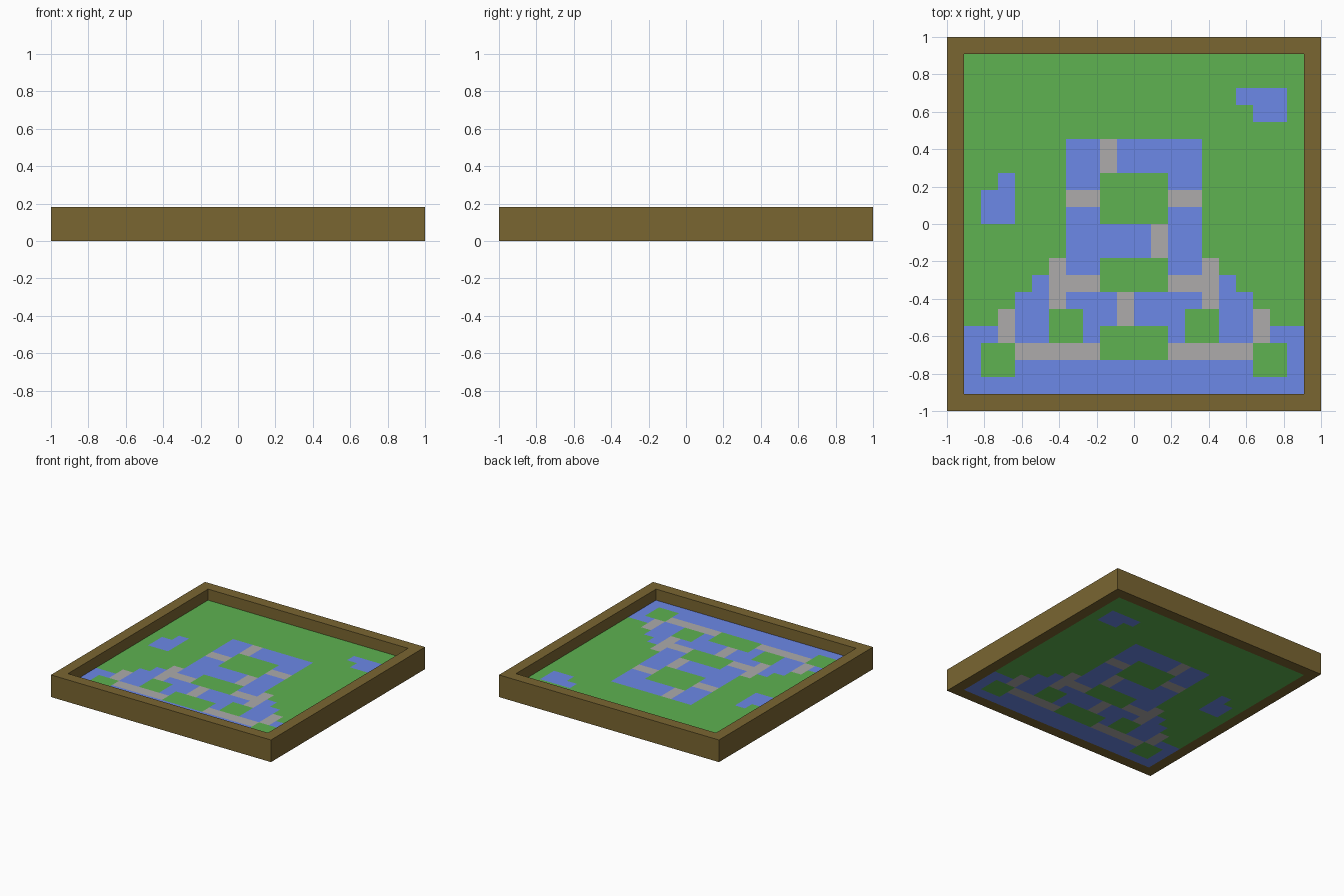
import bpy, bmesh

if "Cube" in bpy.data.objects:
    bpy.data.objects.remove(bpy.data.objects["Cube"])

C = 1 / 11          # one cell of the 22 x 22 layout
N = 22
DEPTH = C           # thickness of the inlaid floor
HEIGHT = 2 * C


def material(name, rgb):
    m = bpy.data.materials.new(name)
    m.diffuse_color = (*rgb, 1)
    m.use_nodes = True
    m.node_tree.nodes["Principled BSDF"].inputs["Base Color"].default_value = m.diffuse_color
    return m


def finish(bm, name, mat):
    bmesh.ops.remove_doubles(bm, verts=bm.verts, dist=1e-4)
    mesh = bpy.data.meshes.new(name)
    bm.to_mesh(mesh)
    bm.free()
    mesh.materials.append(mat)
    obj = bpy.data.objects.new(name, mesh)
    bpy.context.collection.objects.link(obj)
    return obj


def cell_point(col, row, z):
    return (col * C - 1, 1 - row * C, z)


# Floor pattern: paint rectangles (col0, row0, col1, row1) over grass
grid = [["grass"] * N for _ in range(N)]


def paint(kind, c0, r0, c1, r1, mirror=False):
    for r in range(r0, r1):
        for c in range(c0, c1):
            grid[r][c] = kind
            if mirror:
                grid[r][N - 1 - c] = kind


# Two ponds
paint("water", 17, 3, 20, 4)
paint("water", 18, 4, 20, 5)
paint("water", 3, 8, 4, 9)
paint("water", 2, 9, 4, 11)
# Moat widening in steps towards the front
paint("water", 7, 6, 15, 17)
paint("water", 5, 14, 11, 21, True)
paint("water", 4, 15, 6, 21, True)
paint("water", 1, 17, 11, 21, True)
# Islands
paint("grass", 9, 8, 13, 11)
paint("grass", 9, 13, 13, 15)
paint("grass", 9, 17, 13, 19)
paint("grass", 6, 16, 8, 18, True)
paint("grass", 2, 18, 4, 20, True)
# Bridges, mirrored then single
paint("stone", 7, 9, 9, 10, True)
paint("stone", 6, 13, 7, 16, True)
paint("stone", 7, 14, 9, 15, True)
paint("stone", 3, 16, 4, 18, True)
paint("stone", 4, 18, 9, 19, True)
paint("stone", 9, 6, 10, 8)
paint("stone", 12, 11, 13, 13)
paint("stone", 10, 15, 11, 17)

# Floor slab: the pattern shows on its top and its underside
COLOURS = {"grass": (0.112, 0.445, 0.082), "water": (0.15, 0.246, 0.80),
           "stone": (0.418, 0.41, 0.41)}
for kind, rgb in COLOURS.items():
    bm = bmesh.new()
    for r in range(1, N - 1):
        for c in range(1, N - 1):
            if grid[r][c] == kind:
                corners = [(c, r + 1), (c + 1, r + 1), (c + 1, r), (c, r)]
                bm.faces.new([bm.verts.new(cell_point(x, y, DEPTH)) for x, y in corners])
                bm.faces.new([bm.verts.new(cell_point(x, y, 0)) for x, y in corners[::-1]])
    finish(bm, kind + "_floor", material(kind, rgb))

# Wooden border: square rings joined from the underside round to the floor
bm = bmesh.new()
IN = 1 - C
profile = [(IN, 0), (1, 0), (1, HEIGHT), (IN, HEIGHT), (IN, DEPTH)]
rings = [[bm.verts.new((x * s, y * s, z))
          for x, y in ((-1, -1), (1, -1), (1, 1), (-1, 1))] for s, z in profile]
for a, b in zip(rings, rings[1:]):
    for i in range(4):
        j = (i + 1) % 4
        bm.faces.new((a[i], a[j], b[j], b[i]))
finish(bm, "wooden_frame", material("wood", (0.195, 0.133, 0.031)))
